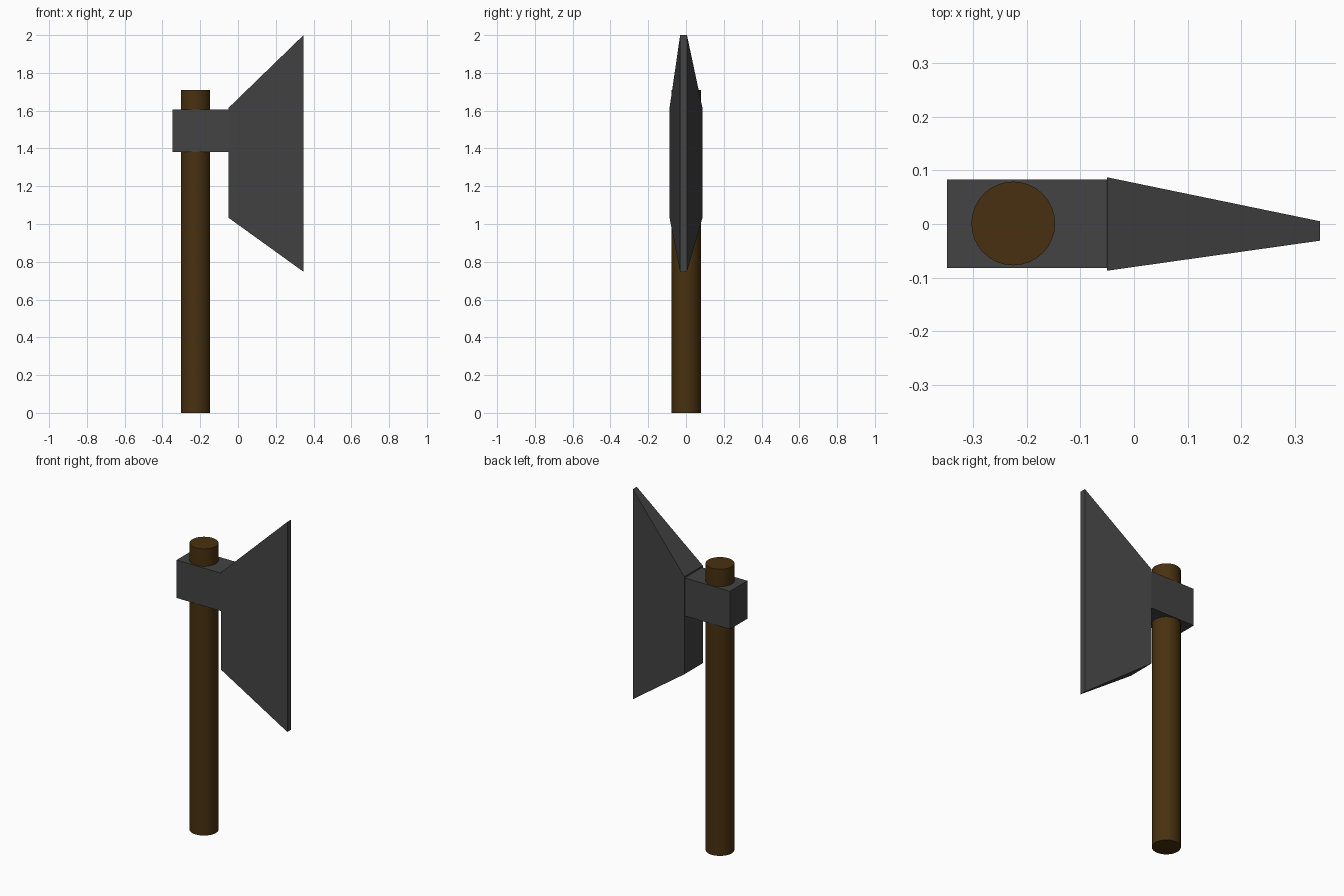
import bpy, bmesh, math

if "Cube" in bpy.data.objects:
    bpy.data.objects.remove(bpy.data.objects["Cube"])


def material(name, color):
    m = bpy.data.materials.new(name)
    m.diffuse_color = (*color, 1)
    m.use_nodes = True
    m.node_tree.nodes["Principled BSDF"].inputs["Base Color"].default_value = m.diffuse_color
    return m


def loft(name, sections, mat):
    """Solid through rectangular sections (x, y0, y1, z0, z1)."""
    bm = bmesh.new()
    rings = [[bm.verts.new(p) for p in ((x, y0, z0), (x, y1, z0), (x, y1, z1), (x, y0, z1))]
             for x, y0, y1, z0, z1 in sections]
    for a, b in zip(rings, rings[1:]):
        for i in range(4):
            j = (i + 1) % 4
            bm.faces.new((a[i], a[j], b[j], b[i]))
    bm.faces.new(rings[0])
    bm.faces.new(rings[-1])
    bmesh.ops.recalc_face_normals(bm, faces=bm.faces)
    mesh = bpy.data.meshes.new(name)
    bm.to_mesh(mesh)
    bm.free()
    ob = bpy.data.objects.new(name, mesh)
    bpy.context.collection.objects.link(ob)
    mesh.materials.append(mat)
    return ob


steel = material("dark_steel", (0.056, 0.056, 0.056))
wood = material("wood", (0.065, 0.03, 0.005))

# Round wooden shaft
bpy.ops.mesh.primitive_cylinder_add(vertices=32, radius=0.078, depth=1.71,
                                    location=(-0.225, 0.001, 0.855))
handle = bpy.context.object
handle.name = "handle"
handle.data.materials.append(wood)
bpy.ops.object.shade_smooth_by_angle(angle=math.radians(30))

# Block gripping the shaft
loft("collar", [(-0.348, -0.082, 0.083, 1.38, 1.606),
                (-0.05, -0.082, 0.083, 1.38, 1.606)], steel)

# Blade flaring out to a narrow cutting edge
loft("blade", [(-0.05, -0.087, 0.087, 1.033, 1.615),
               (0.347, -0.031, 0.005, 0.747, 2.0)], steel)
